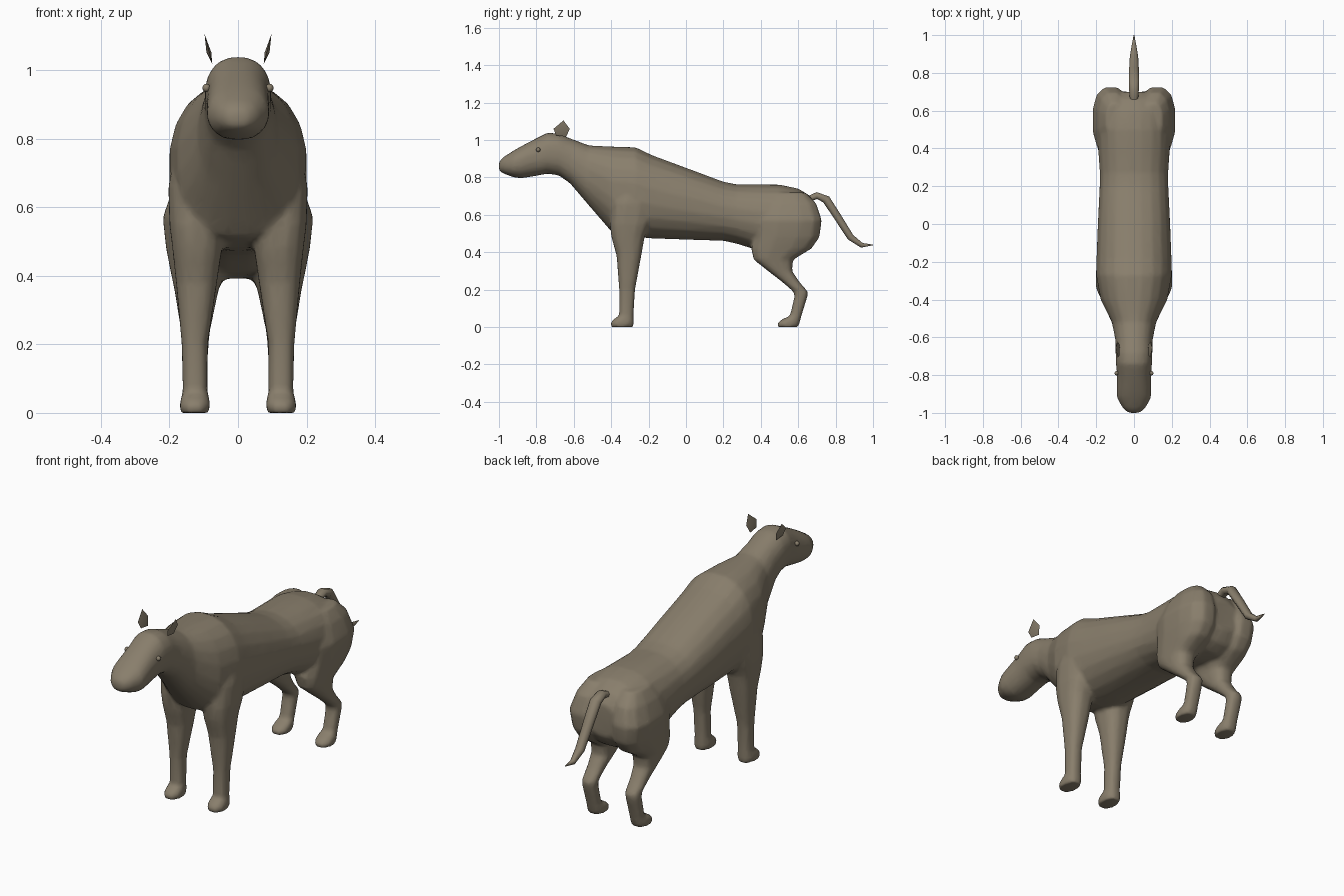
import bpy, bmesh, math
from mathutils import Vector

if "Cube" in bpy.data.objects:
    bpy.data.objects.remove(bpy.data.objects["Cube"])

fur = bpy.data.materials.new("grey_brown_fur")
fur.diffuse_color = (0.25, 0.21, 0.15, 1)
fur.use_nodes = True
fur.node_tree.nodes["Principled BSDF"].inputs["Base Color"].default_value = fur.diffuse_color


def finish(name, bm, angle=60):
    bmesh.ops.recalc_face_normals(bm, faces=bm.faces)
    me = bpy.data.meshes.new(name)
    bm.to_mesh(me)
    bm.free()
    me.materials.append(fur)
    ob = bpy.data.objects.new(name, me)
    bpy.context.collection.objects.link(ob)
    bpy.ops.object.select_all(action='DESELECT')
    ob.select_set(True)
    bpy.context.view_layer.objects.active = ob
    if angle:
        bpy.ops.object.shade_smooth_by_angle(angle=math.radians(angle))
    return ob


def loft(bm, rings):
    """Skin a list of closed rings and cap both ends."""
    loops = [[bm.verts.new(p) for p in r] for r in rings]
    n = len(loops[0])
    for a, b in zip(loops, loops[1:]):
        for i in range(n):
            j = (i + 1) % n
            bm.faces.new((a[i], a[j], b[j], b[i]))
    bm.faces.new(loops[0][::-1])
    bm.faces.new(loops[-1])


def oval(n, power):
    """Unit rounded outline; power below 1 makes it squarer."""
    pts = []
    for i in range(n):
        t = 2 * math.pi * (i + 0.5) / n
        c, s = math.cos(t), math.sin(t)
        pts.append((math.copysign(abs(c) ** power, c), math.copysign(abs(s) ** power, s)))
    return pts


# trunk, neck and head: y, top z, bottom z, half width
trunk = [(-1.0, .885, .835, .03), (-.975, .91, .82, .06), (-.92, .945, .80, .09),
         (-.88, .968, .795, .092), (-.80, 1.01, .808, .09), (-.74, 1.04, .82, .096),
         (-.68, 1.035, .81, .098), (-.62, 1.01, .768, .098), (-.52, .972, .65, .118),
         (-.40, .967, .51, .178), (-.27, .963, .48, .202), (-.18, .92, .472, .20),
         (0, .853, .466, .193), (.20, .778, .46, .183), (.27, .764, .445, .182),
         (.38, .764, .41, .19), (.50, .763, .39, .195), (.60, .742, .39, .185),
         (.66, .705, .42, .15), (.70, .65, .48, .08)]

# legs: z, front y, back y, inner x, outer x
fore = [(.78, -.36, -.20, .06, .18), (.66, -.40, -.18, .05, .205), (.55, -.41, -.19, .04, .202),
        (.48, -.40, -.22, .045, .193), (.38, -.372, -.238, .06, .182), (.20, -.358, -.272, .088, .165),
        (.06, -.358, -.28, .088, .162), (.04, -.392, -.278, .082, .168), (.018, -.407, -.278, .08, .172),
        (0, -.402, -.282, .085, .167)]
hind = [(.72, .46, .64, .05, .15), (.66, .40, .70, .035, .19), (.57, .37, .73, .022, .222),
        (.48, .36, .717, .02, .212), (.42, .345, .675, .03, .20), (.36, .36, .575, .055, .187),
        (.30, .437, .568, .068, .177), (.24, .515, .608, .08, .168), (.19, .573, .652, .085, .165),
        (.165, .58, .65, .087, .165), (.06, .555, .618, .088, .162), (.04, .51, .613, .083, .167),
        (.018, .485, .607, .08, .172), (0, .487, .602, .085, .167)]

bm = bmesh.new()
loft(bm, [[(w * c, y, (t + b) / 2 + (t - b) / 2 * s) for c, s in oval(20, .88)]
          for y, t, b, w in trunk])
for leg in (fore, hind):
    for side in (-1, 1):
        loft(bm, [[(side * ((x0 + x1) / 2 + (x1 - x0) / 2 * c), (y0 + y1) / 2 + (y1 - y0) / 2 * s, z)
                   for c, s in oval(12, .8)] for z, y0, y1, x0, x1 in leg])
body = finish("body_and_legs", bm, 0)

# fuse the parts into one soft skin
rm = body.modifiers.new("fuse", 'REMESH')
rm.mode = 'VOXEL'
rm.voxel_size = .011
rm.use_smooth_shade = True
sm = body.modifiers.new("soften", 'SMOOTH')
sm.factor = .5
sm.iterations = 5
dc = body.modifiers.new("simplify", 'DECIMATE')
dc.ratio = .25

# tail: y, z, half width, half thickness
spine = [(.63, .675, .02, .015), (.70, .703, .027, .02), (.75, .682, .03, .024),
         (.81, .59, .028, .022), (.88, .48, .024, .02), (.94, .437, .014, .014), (1.0, .439, .002, .002)]
rings = []
for i, (y, z, w, h) in enumerate(spine):
    a, b = spine[max(i - 1, 0)], spine[min(i + 1, len(spine) - 1)]
    d = Vector((0, b[0] - a[0], b[1] - a[1])).normalized()
    up = Vector((0, -d.z, d.y))
    rings.append([Vector((w * c, y, z)) + up * h * s for c, s in oval(8, 1)])
bm = bmesh.new()
loft(bm, rings)
finish("tail", bm)

# cupped leaf ears and small bead eyes
ear_outline = [(-.64, 1.018), (-.622, 1.06), (-.655, 1.105), (-.708, 1.06), (-.695, 1.025)]
for side, label in ((-1, "left"), (1, "right")):
    bm = bmesh.new()
    rim = [bm.verts.new((side * (.075 + (z - 1.018) * .26), y, z)) for y, z in ear_outline]
    mids = [bm.verts.new((side * x, -.662, 1.052)) for x in (.078, .092)]
    for i in range(5):
        for m in mids:
            bm.faces.new((rim[i], rim[(i + 1) % 5], m))
    finish(label + "_ear", bm, 40)

    bm = bmesh.new()
    bmesh.ops.create_uvsphere(bm, u_segments=8, v_segments=6, radius=.012)
    bmesh.ops.translate(bm, verts=bm.verts, vec=(side * .092, -.79, .948))
    finish(label + "_eye", bm)
